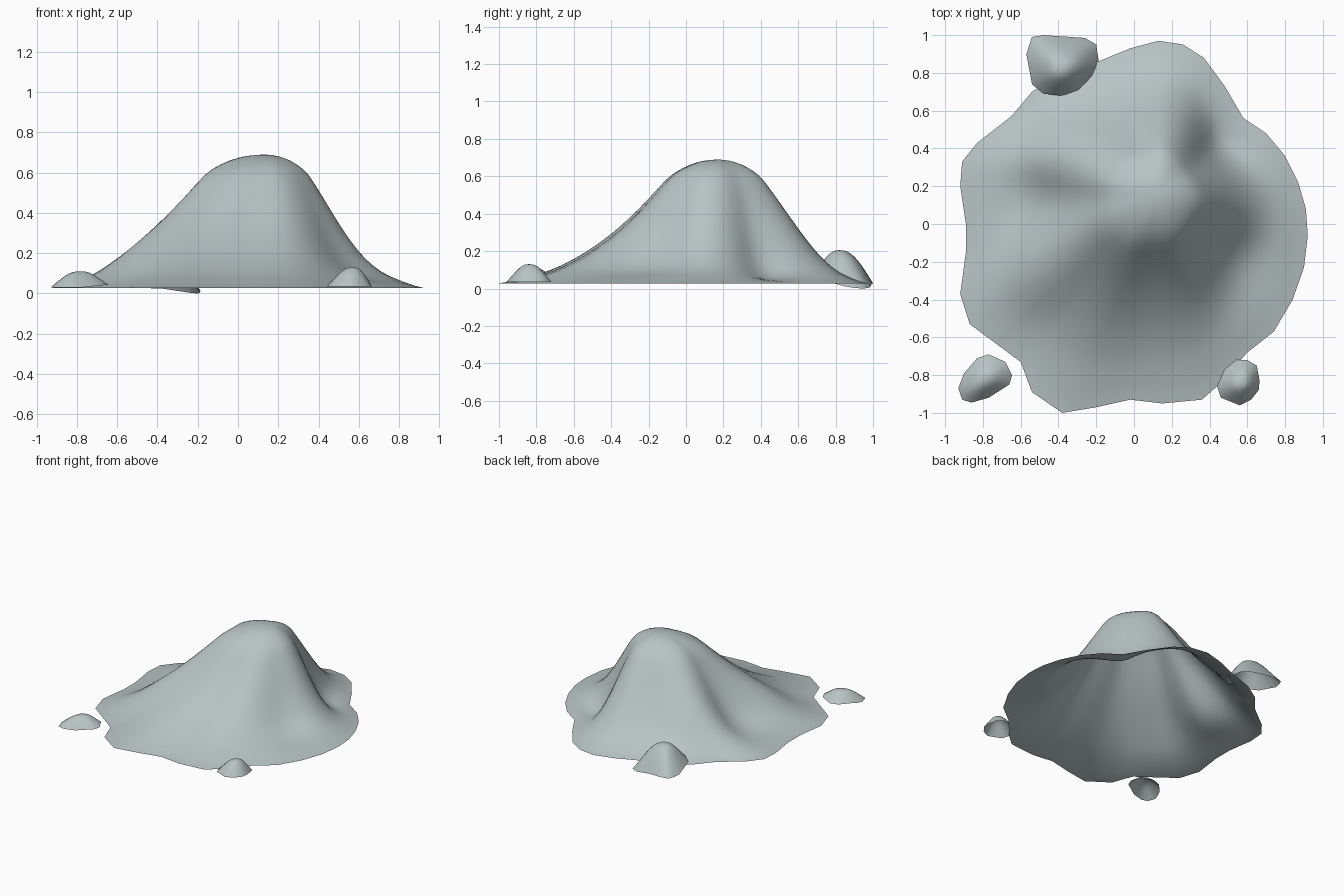
import bpy, bmesh, math
from mathutils import Vector

if "Cube" in bpy.data.objects:
    bpy.data.objects.remove(bpy.data.objects["Cube"])

stone = bpy.data.materials.new("pale_grey_stone")
stone.diffuse_color = (0.48, 0.55, 0.55, 1)
stone.use_nodes = True
stone.node_tree.nodes["Principled BSDF"].inputs["Base Color"].default_value = stone.diffuse_color


def interp(table, t):
    """Smooth (Catmull-Rom) lookup in an evenly spaced table."""
    n = len(table) - 1
    i = min(int(t * n), n - 1)
    f = t * n - i
    p = [table[max(0, min(n, i + k))] for k in (-1, 0, 1, 2)]
    return p[1] + 0.5 * f * (p[2] - p[0] + f * (2 * p[0] - 5 * p[1] + 4 * p[2] - p[3]
                             + f * (3 * (p[1] - p[2]) + p[3] - p[0])))


def dome(name, peak, top, outline, rings, height, rim_z):
    """Open shell: rings shrinking from the outline to the peak."""
    outline = [Vector(p) for p in outline]
    outline = [q for i, p in enumerate(outline)
               for q in (p, (p + outline[(i + 1) % len(outline)]) / 2)]
    n = len(outline)
    soft = outline
    for _ in range(8):
        soft = [(soft[i - 1] + soft[i] + soft[(i + 1) % n]) / 3 for i in range(n)]
    peak = Vector(peak)
    bm = bmesh.new()
    prev = None
    for r in range(1, rings + 1):
        t = r / rings
        ring = []
        for o, s in zip(outline, soft):
            edge = s.lerp(o, t ** 3)
            p = peak + (edge - peak) * t
            ang = math.degrees(math.atan2(edge.y - peak.y, edge.x - peak.x))
            rz = rim_z(o)
            ring.append(bm.verts.new((p.x, p.y, rz + (top - rz) * height(t, ang))))
        if prev is None:
            c = bm.verts.new((peak.x, peak.y, top))
            for i in range(n):
                bm.faces.new((c, ring[i], ring[(i + 1) % n]))
        else:
            for i in range(n):
                j = (i + 1) % n
                bm.faces.new((prev[i], ring[i], ring[j], prev[j]))
        prev = ring
    me = bpy.data.meshes.new(name)
    bm.to_mesh(me)
    bm.free()
    me.materials.append(stone)
    for f in me.polygons:
        f.use_smooth = True
    ob = bpy.data.objects.new(name, me)
    bpy.context.collection.objects.link(ob)
    return ob


# Main mound: bell profile with valleys and (negative) ridges:
# direction, width, depth, outward bias
BELL = [1, .985, .94, .86, .71, .545, .38, .23, .115, .045, 0]
FOLDS = [(35, 21, .17, 1.8), (-40, 22, .13, 1.4), (0, 25, .04, 1.2),
         (184, 18, .13, 1.5), (-95, 45, .10, .75), (115, 15, .03, 1),
         (156, 20, -.055, 1.9), (215, 16, -.05, 2)]


def mound_height(t, ang):
    s = t
    for c, w, a, e in FOLDS:
        d = (ang - c + 180) % 360 - 180
        s += a * math.exp(-(d / w) ** 2) * math.sin(math.pi * t ** e) ** 2
    return interp(BELL, max(0, min(1, s)))


dome("mound", (.13, .17), .69, [
    (.92, -.06), (.91, .08), (.87, .22), (.80, .36), (.70, .48), (.58, .56), (.48, .73),
    (.37, .88), (.26, .95), (.13, .97), (-.02, .93), (-.19, .86), (-.4, .79), (-.54, .70),
    (-.65, .57), (-.83, .43), (-.91, .33), (-.92, .2), (-.89, 0), (-.89, -.15), (-.92, -.37),
    (-.87, -.53), (-.60, -.73), (-.54, -.89), (-.38, -1), (-.2, -.97), (-.02, -.93),
    (.15, -.95), (.36, -.93), (.45, -.85), (.60, -.68), (.74, -.57), (.84, -.4), (.9, -.23)],
    24, mound_height, lambda o: .028)


# Three small boulders around the foot
def round_top(t, ang):
    return 1 - t ** 2.7


dome("front_left_rock", (-.78, -.81), .11, [
    (-.645, -.80), (-.68, -.73), (-.77, -.69), (-.83, -.71), (-.90, -.79), (-.93, -.87),
    (-.91, -.93), (-.86, -.945), (-.77, -.92), (-.66, -.85)],
    8, round_top, lambda o: .04 + .1 * max(0, o.x + .78) - .01 * (o.y < -.8))
dome("front_right_rock", (.57, -.84), .13, [
    (.665, -.83), (.65, -.75), (.60, -.72), (.54, -.72), (.48, -.77), (.44, -.86),
    (.46, -.92), (.56, -.96), (.62, -.93), (.66, -.88)],
    8, round_top, lambda o: .035)
dome("back_rock", (-.39, .82), .205, [
    (-.185, .85), (-.20, .95), (-.26, .985), (-.48, 1.0), (-.54, .99), (-.57, .90),
    (-.54, .74), (-.48, .69), (-.39, .68), (-.29, .70), (-.21, .78)],
    8, lambda t, a: 1 - t ** 2.4,
    lambda o: max(0, .028 + .2 * max(0, .93 - o.y) - .15 * max(0, o.x + .4)))
